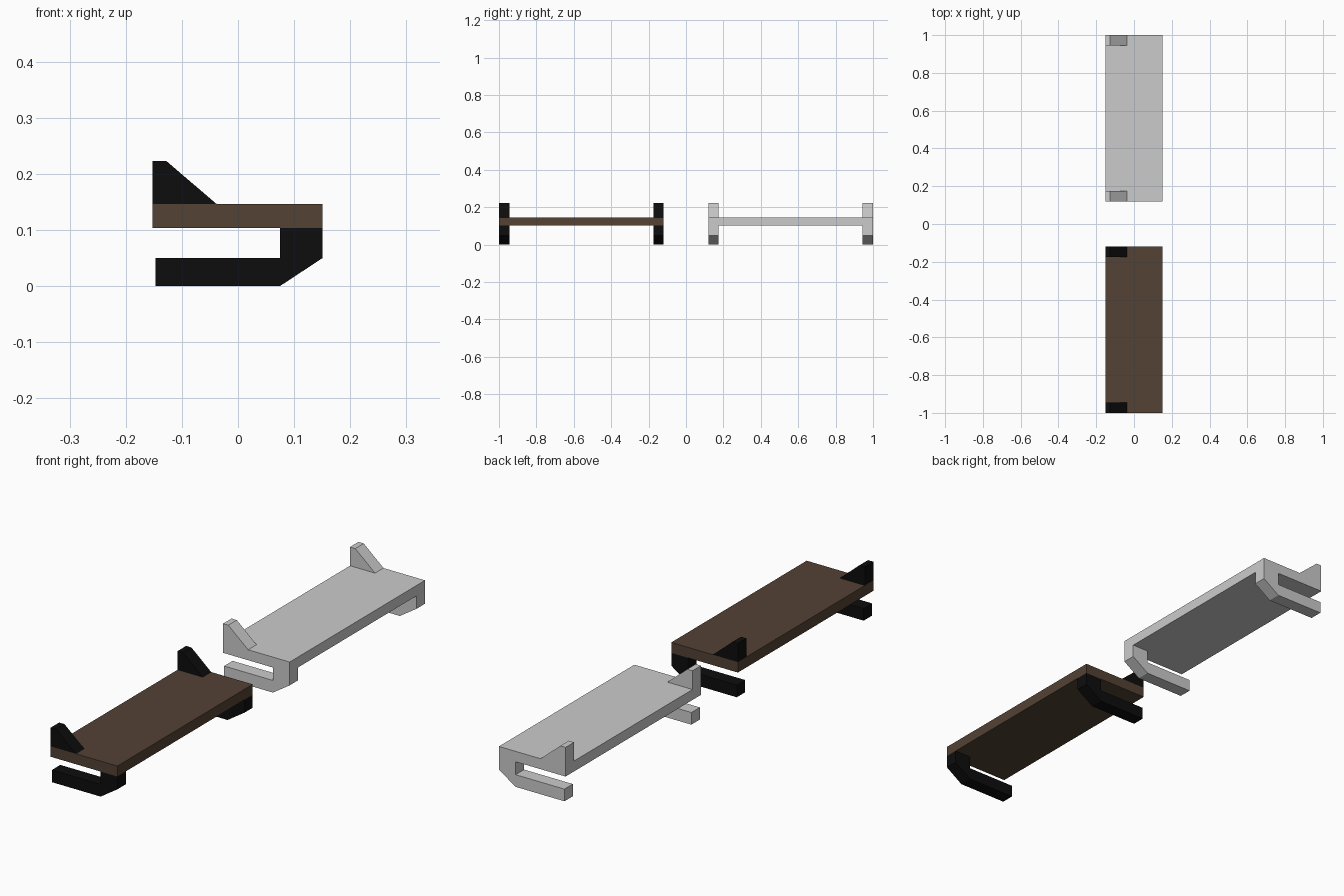
import bpy
import bmesh

if "Cube" in bpy.data.objects:
    bpy.data.objects.remove(bpy.data.objects["Cube"], do_unlink=True)


def material(name, color):
    m = bpy.data.materials.new(name)
    m.use_nodes = True
    m.diffuse_color = (*color, 1)
    m.node_tree.nodes["Principled BSDF"].inputs["Base Color"].default_value = (*color, 1)
    return m


def extrude(name, profile, y0, y1, mat):
    """Extrude an XZ profile from y0 to y1."""
    bm = bmesh.new()
    face = bm.faces.new([bm.verts.new((x, y0, z)) for x, z in profile])
    new = bmesh.ops.extrude_face_region(bm, geom=[face])["geom"]
    verts = [v for v in new if isinstance(v, bmesh.types.BMVert)]
    bmesh.ops.translate(bm, vec=(0, y1 - y0, 0), verts=verts)
    bmesh.ops.recalc_face_normals(bm, faces=bm.faces)
    mesh = bpy.data.meshes.new(name)
    bm.to_mesh(mesh)
    bm.free()
    mesh.materials.append(mat)
    obj = bpy.data.objects.new(name, mesh)
    bpy.context.collection.objects.link(obj)
    return obj


brown = material("brown wood", (0.087, 0.054, 0.034))
black = material("black metal", (0.004, 0.004, 0.004))
grey = material("light grey", (0.6, 0.6, 0.6))

LEFT, RIGHT = -0.152, 0.151
BOTTOM, TOP = 0.103, 0.146
INNER, OUTER, WIDTH = 0.12, 1.0, 0.055

board = [(LEFT, BOTTOM), (RIGHT, BOTTOM), (RIGHT, TOP), (LEFT, TOP)]
hook = [(-0.147, 0), (0.075, 0), (RIGHT, 0.05), (RIGHT, BOTTOM),
        (0.075, BOTTOM), (0.075, 0.05), (-0.147, 0.05)]
stop = [(LEFT, TOP), (-0.038, TOP), (-0.128, 0.223), (LEFT, 0.223)]

# Two shelves, each with a hook below and a stop above at both ends
for label, start, board_mat, bracket_mat in (
        ("wooden", -OUTER, brown, black), ("grey", INNER, grey, grey)):
    end = start + OUTER - INNER
    extrude(f"{label}_shelf_board", board, start, end, board_mat)
    for side, y in (("front", start), ("back", end - WIDTH)):
        extrude(f"{label}_{side}_hook", hook, y, y + WIDTH, bracket_mat)
        extrude(f"{label}_{side}_stop", stop, y, y + WIDTH, bracket_mat)
